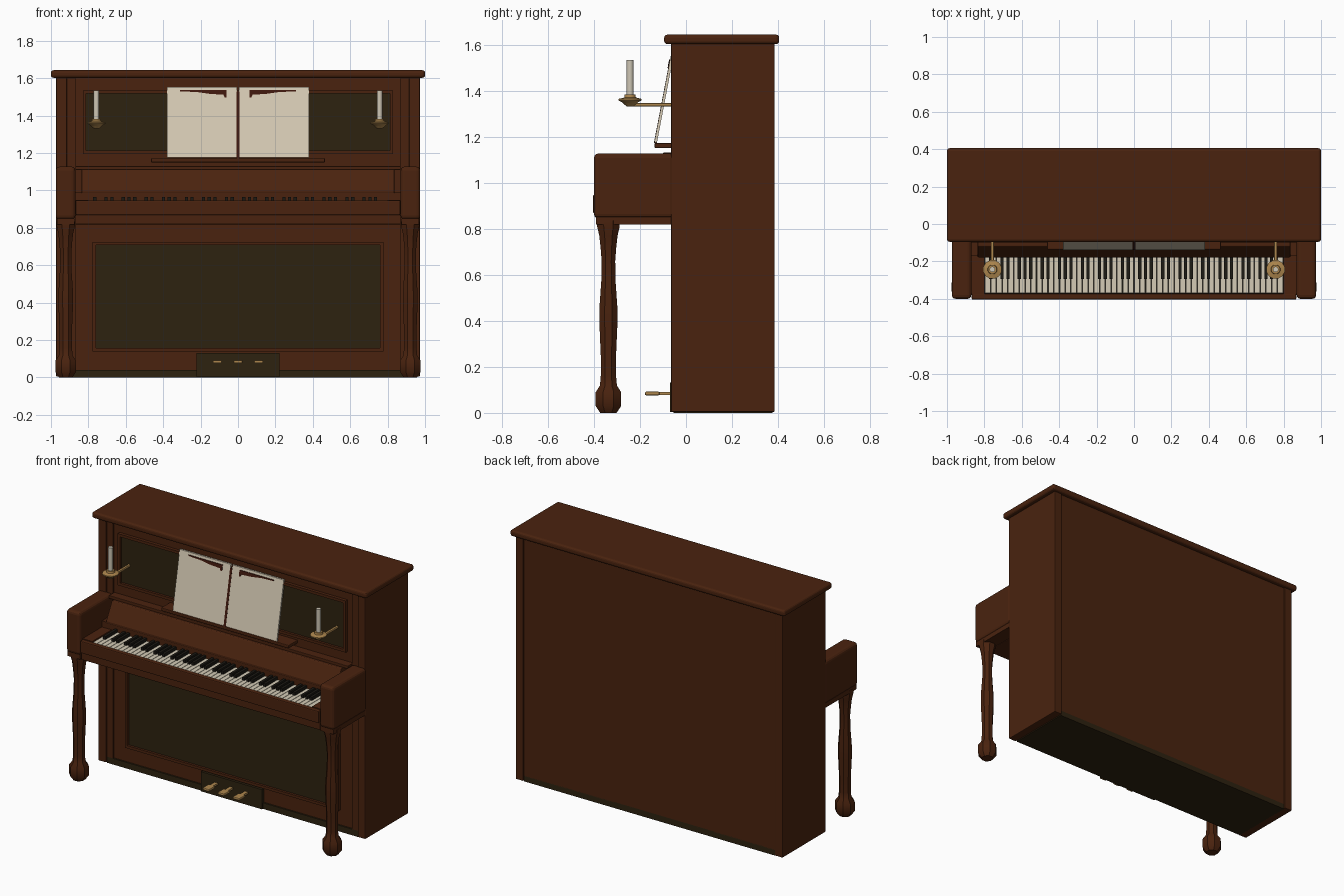
import bpy, bmesh, math
from mathutils import Matrix, Vector

if "Cube" in bpy.data.objects:
    bpy.data.objects.remove(bpy.data.objects["Cube"])


def material(name, rgb):
    m = bpy.data.materials.new(name)
    m.diffuse_color = (*rgb, 1)
    m.use_nodes = True
    m.node_tree.nodes["Principled BSDF"].inputs["Base Color"].default_value = m.diffuse_color
    return m


WOOD = material("brown wood", (0.068, 0.0165, 0.0045))
DARK = material("dark olive wood", (0.027, 0.016, 0.005))
PAPER = material("cream paper", (0.68, 0.60, 0.46))
IVORY = material("ivory", (0.66, 0.60, 0.47))
EBONY = material("ebony", (0.012, 0.010, 0.007))
BRASS = material("brass", (0.42, 0.24, 0.075))
WAX = material("candle wax", (0.62, 0.57, 0.46))
INK = material("dark red wood", (0.05, 0.009, 0.004))


def finish(name, bm, mat, bevel=0, segs=2, smooth=False):
    bmesh.ops.recalc_face_normals(bm, faces=bm.faces)
    me = bpy.data.meshes.new(name)
    bm.to_mesh(me)
    bm.free()
    me.materials.append(mat)
    ob = bpy.data.objects.new(name, me)
    bpy.context.collection.objects.link(ob)
    if bevel:
        mod = ob.modifiers.new("bevel", 'BEVEL')
        mod.width, mod.segments = bevel, segs
    if smooth:
        bpy.ops.object.select_all(action='DESELECT')
        ob.select_set(True)
        bpy.context.view_layer.objects.active = ob
        bpy.ops.object.shade_smooth_by_angle(angle=math.radians(35))
    return ob


def add_box(bm, x0, x1, y0, y1, z0, z1):
    mat = Matrix.Translation(((x0 + x1) / 2, (y0 + y1) / 2, (z0 + z1) / 2))
    mat = mat @ Matrix.Diagonal((abs(x1 - x0), y1 - y0, z1 - z0, 1))
    bmesh.ops.create_cube(bm, size=1, matrix=mat)


def box(name, x0, x1, y0, y1, z0, z1, mat, bevel=0, segs=2):
    bm = bmesh.new()
    add_box(bm, x0, x1, y0, y1, z0, z1)
    return finish(name, bm, mat, bevel, segs)


def prism(name, x0, x1, yz, mat, bevel=0):
    """Side profile in y, z stretched along x."""
    bm = bmesh.new()
    a = [bm.verts.new((x0, y, z)) for y, z in yz]
    f = bm.faces.new(a)
    r = bmesh.ops.extrude_face_region(bm, geom=[f])
    bmesh.ops.translate(bm, vec=(x1 - x0, 0, 0),
                        verts=[v for v in r['geom'] if isinstance(v, bmesh.types.BMVert)])
    return finish(name, bm, mat, bevel)


def lathe(name, x, y, profile, sides, mat, smooth=True):
    """Turned part from (radius, height) pairs."""
    bm = bmesh.new()
    rings = []
    for r, z in profile:
        rings.append([bm.verts.new((x + r * math.cos(t), y + r * math.sin(t), z))
                      for t in ((k + 0.5) * math.tau / sides for k in range(sides))])
    for lo, hi in zip(rings, rings[1:]):
        for k in range(sides):
            n = (k + 1) % sides
            bm.faces.new((lo[k], lo[n], hi[n], hi[k]))
    bm.faces.new(rings[0])
    bm.faces.new(rings[-1])
    return finish(name, bm, mat, smooth=smooth)


def frame(name, x, z0, z1, w, y0, y1):
    """Rectangular moulding around a panel."""
    bm = bmesh.new()
    for s in (-1, 1):
        add_box(bm, s * x, s * (x - w), y0, y1, z0, z1)
    add_box(bm, -x + w, x - w, y0, y1, z0, z0 + w)
    add_box(bm, -x + w, x - w, y0, y1, z1 - w, z1)
    return finish(name, bm, WOOD)


# Case
for s, side in ((-1, "left"), (1, "right")):
    box(side + "_side", s * 0.915, s * 0.972, -0.065, 0.385, 0.004, 1.605, WOOD, 0.005)
    box(side + "_pilaster", s * 0.87, s * 0.915, -0.055, 0.0, 0.04, 1.605, WOOD)
box("lid", -1, 1, -0.095, 0.405, 1.602, 1.643, WOOD, 0.014, 3)
box("back_panel", -0.915, 0.915, 0.33, 0.376, 0.035, 1.605, WOOD)
box("bottom_board", -0.915, 0.915, -0.055, 0.376, 0.0, 0.04, DARK)
box("front_board", -0.87, 0.87, -0.045, 0.0, 0.04, 1.605, WOOD)

# Panels with mouldings
for part, x, z0, z1 in (("lower", 0.778, 0.14, 0.725), ("upper", 0.83, 1.195, 1.535)):
    frame(part + "_moulding", x, z0, z1, 0.018, -0.066, -0.04)
    box(part + "_panel", -x + 0.016, x - 0.016, -0.05, -0.042, z0 + 0.016, z1 - 0.016, DARK)

# Key bed, key slip and fallboard
box("key_bed", -0.87, 0.87, -0.39, -0.04, 0.818, 0.87, WOOD, 0.005)
box("key_slip", -0.868, 0.868, -0.404, -0.372, 0.868, 0.947, WOOD, 0.006)
box("key_base", -0.80, 0.80, -0.372, -0.17, 0.868, 0.925, EBONY)
box("key_back", -0.87, 0.87, -0.172, -0.04, 0.868, 0.99, WOOD)
prism("fallboard", -0.836, 0.836, [(-0.178, 0.985), (-0.178, 1.0), (-0.118, 1.112),
                                  (-0.04, 1.112), (-0.04, 0.985)], WOOD, 0.004)
box("shelf", -0.87, 0.87, -0.10, -0.04, 1.11, 1.13, WOOD, 0.003)

# Arms, cheeks and legs
LEG = [(0.038, 0.0), (0.060, 0.03), (0.060, 0.09), (0.040, 0.118), (0.036, 0.16), (0.036, 0.25),
       (0.042, 0.38), (0.042, 0.46), (0.033, 0.58), (0.032, 0.66), (0.037, 0.72),
       (0.043, 0.77), (0.053, 0.81), (0.053, 0.835)]
for s, side in ((-1, "left"), (1, "right")):
    box(side + "_cheek", s * 0.80, s * 0.87, -0.373, -0.17, 0.868, 0.95, WOOD)
    box(side + "_arm", s * 0.87, s * 0.974, -0.40, -0.05, 0.845, 1.127, WOOD, 0.02, 3)
    box(side + "_arm_base", s * 0.875, s * 0.968, -0.392, -0.05, 0.818, 0.85, WOOD)
    lathe(side + "_leg", s * 0.921, -0.337, LEG, 8, WOOD)

# Keyboard: 52 white keys, black keys in the usual groups
white, black = bmesh.new(), bmesh.new()
pitch = 1.594 / 52
for i in range(52):
    x = -0.797 + i * pitch
    add_box(white, x + 0.0016, x + pitch - 0.0016, -0.37, -0.172, 0.92, 0.944)
    if i % 7 in (0, 2, 3, 5, 6) and i < 51:
        add_box(black, x + pitch - 0.0085, x + pitch + 0.0085, -0.295, -0.172, 0.94, 0.964)
finish("white_keys", white, IVORY)
finish("black_keys", black, EBONY)

# Music desk: ledge, two leaning sheets, spine and scroll ornaments
box("music_ledge", -0.465, 0.465, -0.137, -0.04, 1.15, 1.172, WOOD, 0.005)
LOW, HIGH = Vector((-0.138, 1.175)), Vector((-0.066, 1.552))


def lean(z, off=0.0):
    t = (z - LOW.y) / (HIGH.y - LOW.y)
    return LOW.x + t * (HIGH.x - LOW.x) + off


def sheet_profile(z0, z1, front, back):
    return [(lean(z0, front), z0), (lean(z1, front), z1), (lean(z1, back), z1), (lean(z0, back), z0)]


prism("sheet_spine", -0.008, 0.008, sheet_profile(1.172, 1.53, -0.001, 0.012), INK)
SCROLL = [(0.31, 1.536), (0.062, 1.536), (0.062, 1.498), (0.072, 1.498), (0.078, 1.512),
          (0.15, 1.516), (0.22, 1.526), (0.31, 1.530)]
for s, side in ((-1, "left"), (1, "right")):
    prism(side + "_sheet", s * 0.006, s * 0.379, sheet_profile(1.175, 1.552, 0.0, 0.012), PAPER)
    bm = bmesh.new()
    f = bm.faces.new([bm.verts.new((s * x, lean(z, -0.004), z)) for x, z in SCROLL])
    r = bmesh.ops.extrude_face_region(bm, geom=[f])
    bmesh.ops.translate(bm, vec=(0, 0.006, 0),
                        verts=[v for v in r['geom'] if isinstance(v, bmesh.types.BMVert)])
    finish(side + "_scroll", bm, INK)

# Candle holders
for s, side in ((-1, "left"), (1, "right")):
    x, y = s * 0.757, -0.243
    box(side + "_candle_arm", x - 0.008, x + 0.008, y, -0.045, 1.331, 1.346, BRASS, 0.004)
    lathe(side + "_candle_dish", x, y, [(0.014, 1.33), (0.028, 1.342), (0.034, 1.348), (0.051, 1.357),
                                       (0.051, 1.364), (0.026, 1.370), (0.024, 1.383)], 12, BRASS)
    lathe(side + "_candle", x, y, [(0.015, 1.375), (0.015, 1.533)], 12, WAX)

# Pedals
box("pedal_box", -0.222, 0.222, -0.069, -0.03, 0.003, 0.132, DARK)
for k, part in enumerate(("left", "middle", "right")):
    x = (k - 1) * 0.11
    box(part + "_pedal_stem", x - 0.012, x + 0.012, -0.13, -0.06, 0.077, 0.09, BRASS)
    box(part + "_pedal", x - 0.024, x + 0.024, -0.178, -0.115, 0.076, 0.092, BRASS, 0.005)
